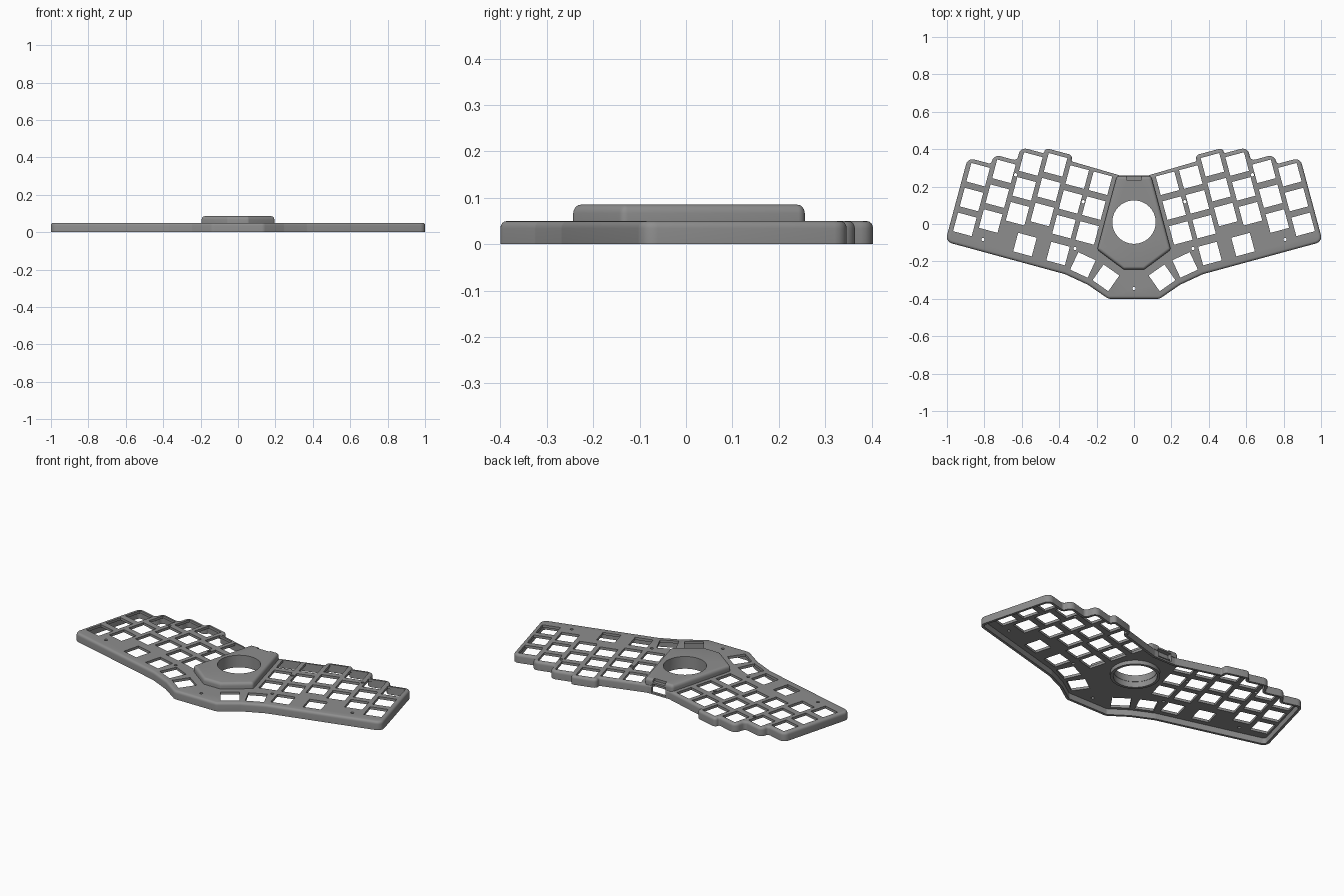
import bpy, bmesh, math
from mathutils import Vector, Matrix

if "Cube" in bpy.data.objects:
    bpy.data.objects.remove(bpy.data.objects["Cube"])

TILT = math.radians(15)
grey = bpy.data.materials.new("case_grey")
grey.diffuse_color = (0.27, 0.27, 0.27, 1)
grey.use_nodes = True
grey.node_tree.nodes["Principled BSDF"].inputs["Base Color"].default_value = grey.diffuse_color


def tilted(u, v):
    """Left-half key grid coordinates to world x, y."""
    c, s = math.cos(TILT), math.sin(TILT)
    return (u * c + v * s, -u * s + v * c)


def mirrored(pts):
    """Close a left half (top to bottom) with its right half."""
    return pts + [(-x, y) for x, y in reversed(pts)]


def fillet(pts, radius, steps=5):
    """Round the corners of a counter-clockwise outline."""
    out, n = [], len(pts)
    for i in range(n):
        p, a, b = Vector(pts[i]), Vector(pts[i - 1]), Vector(pts[(i + 1) % n])
        d1, d2 = (a - p), (b - p)
        l1, l2 = d1.length, d2.length
        d1.normalize()
        d2.normalize()
        convex = d1.x * d2.y - d1.y * d2.x < 0
        half = d1.angle(d2) / 2
        t = min(radius / math.tan(half), (0.68 if convex else 0.28) * min(l1, l2))
        r = t * math.tan(half)
        centre = p + (d1 + d2).normalized() * (r / math.sin(half))
        s, e = p + d1 * t - centre, p + d2 * t - centre
        sweep = math.pi - 2 * half
        sweep = sweep if convex else -sweep
        for k in range(steps + 1):
            out.append(centre + Matrix.Rotation(sweep * k / steps, 2) @ s)
    return out


def inset(pts, d):
    """Mitred inward offset of a counter-clockwise outline."""
    out, n = [], len(pts)
    for i in range(n):
        e1 = (pts[i] - pts[i - 1]).normalized()
        e2 = (pts[(i + 1) % n] - pts[i]).normalized()
        n1, n2 = Vector((-e1.y, e1.x)), Vector((-e2.y, e2.x))
        out.append(pts[i] + (n1 + n2) * (d / (1 + n1.dot(n2))))
    return out


def finish(name, bm):
    bmesh.ops.recalc_face_normals(bm, faces=bm.faces)
    me = bpy.data.meshes.new(name)
    bm.to_mesh(me)
    bm.free()
    me.materials.append(grey)
    ob = bpy.data.objects.new(name, me)
    bpy.context.collection.objects.link(ob)
    return ob


def loft(name, outline, rings, closed=False):
    """Stack inset copies of an outline; rings are (inset, height)."""
    bm = bmesh.new()
    loops = [[bm.verts.new((p.x, p.y, z)) for p in inset(outline, d)] for d, z in rings]
    pairs = list(zip(loops, loops[1:])) + ([(loops[-1], loops[0])] if closed else [])
    for a, b in pairs:
        for i in range(len(a)):
            bm.faces.new((a[i - 1], a[i], b[i], b[i - 1]))
    if not closed:
        bm.faces.new(loops[0])
        bm.faces.new(loops[-1])
    return finish(name, bm)


def box(bm, x, y, z, size, angle=0):
    m = (Matrix.Translation((x, y, z)) @ Matrix.Rotation(angle, 4, 'Z')
         @ Matrix.Diagonal((*size, 1)))
    bmesh.ops.create_cube(bm, size=1, matrix=m)


def cylinder(bm, x, y, r, n):
    bmesh.ops.create_cone(bm, cap_ends=True, segments=n, radius1=r, radius2=r,
                          depth=0.3, matrix=Matrix.Translation((x, y, 0.05)))


def activate(ob):
    bpy.ops.object.select_all(action='DESELECT')
    ob.select_set(True)
    bpy.context.view_layer.objects.active = ob


def cut(ob, bm):
    cutter = finish("cutter", bm)
    cutter.hide_render = True
    mod = ob.modifiers.new("cut", 'BOOLEAN')
    mod.operation, mod.solver, mod.object = 'DIFFERENCE', 'EXACT', cutter
    activate(ob)
    bpy.ops.object.modifier_apply(modifier=mod.name)
    bpy.data.objects.remove(cutter)


# Staggered key columns, outermost first
PITCH_U, PITCH_V, KEY = 0.1287, 0.1375, 0.103
tops = [0.112, 0.165, 0.240, 0.270, 0.237, 0.237]
us = [-0.873 + PITCH_U * k for k in range(6)]

# Case outline, left half from the middle of the back to the front
half = [(-0.07, 0.258)]
for k in range(5, 0, -1):
    edge = (us[k] + us[k - 1]) / 2
    step = tops[k] - tops[k - 1]
    if abs(step) > 0.005:
        edge += -0.012 if step > 0 else 0.012
        half += [tilted(edge, tops[k]), tilted(edge, tops[k - 1])]
half += [tilted(-0.95, tops[0]), tilted(-0.95, -0.352),
         (-0.369, -0.268), (-0.246, -0.325), (-0.137, -0.4)]
outline = fillet(mirrored(half), 0.035)

# Hollow case, open underneath, with a rounded top rim
case = loft("case_shell", outline, [
    (0.014, 0.050), (0.008, 0.0485), (0.0035, 0.045), (0.001, 0.040), (0, 0.034),
    (0, 0), (0.015, 0), (0.015, 0.035)])

# Key, screw and ball openings
bm = bmesh.new()
keys = []
for u, top in zip(us, tops):
    for row in range(3):
        keys.append((*tilted(u, top - 0.073 - PITCH_V * row), 15))
keys += [(-0.583, -0.11, 15), (-0.406, -0.158, 15),
         (-0.273, -0.219, 25), (-0.15, -0.288, 35)]
screws = [(-0.633, 0.263), (-0.272, 0.119), (-0.807, -0.083), (-0.316, -0.131)]
for side in (1, -1):
    for x, y, a in keys:
        box(bm, side * x, y, 0.05, (KEY, KEY, 0.2), -side * math.radians(a))
    for x, y in screws:
        cylinder(bm, side * x, y, 0.009, 16)
cylinder(bm, 0, -0.345, 0.009, 16)
cylinder(bm, 0, 0.01, 0.124, 64)
box(bm, 0, 0.26, 0.035, (0.09, 0.06, 0.05))
cut(case, bm)

# Raised centre cover around the ball opening
cover_half = [(-0.092, 0.256), (-0.197, -0.137), (-0.055, -0.243)]
cover = loft("centre_cover", fillet(mirrored(cover_half), 0.018), [
    (0, 0.046), (0, 0.067), (0.0015, 0.074), (0.005, 0.080), (0.010, 0.0838),
    (0.016, 0.085)])
bm = bmesh.new()
cylinder(bm, 0, 0.01, 0.116, 64)
box(bm, 0, 0.26, 0.10, (0.08, 0.05, 0.06))
box(bm, 0, 0.26, 0.04, (0.09, 0.06, 0.04))
cut(cover, bm)

# Ball retaining ring below the cover
circle = [Vector((0.134 * math.cos(i * math.tau / 64),
                  0.01 + 0.134 * math.sin(i * math.tau / 64))) for i in range(64)]
ring = loft("ball_ring", circle, [(0, 0.048), (0, 0.012), (0.016, 0.012), (0.016, 0.048)],
            closed=True)

for ob in (case, cover, ring):
    activate(ob)
    bpy.ops.object.shade_smooth_by_angle(angle=math.radians(35))
